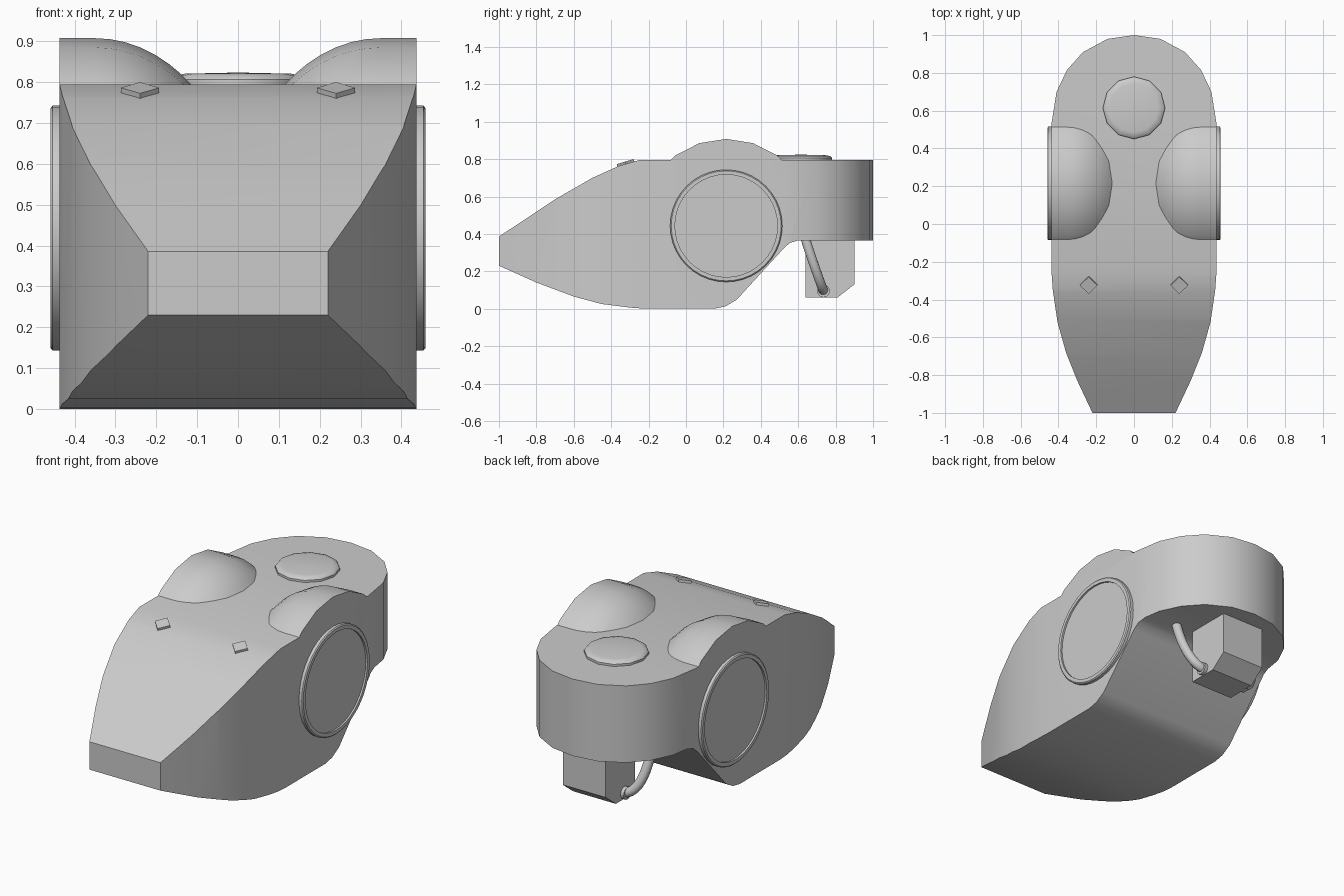
import bpy
import bmesh
import math
from mathutils import Matrix, Vector

cube = bpy.data.objects.get("Cube")
if cube:
    bpy.data.objects.remove(cube, do_unlink=True)

grey = bpy.data.materials.new("light grey")
grey.use_nodes = True
grey.diffuse_color = (0.6, 0.6, 0.6, 1)
grey.node_tree.nodes["Principled BSDF"].inputs["Base Color"].default_value = (0.6, 0.6, 0.6, 1)


def finish(name, bm, smooth=True, angle=32):
    bmesh.ops.recalc_face_normals(bm, faces=bm.faces)
    mesh = bpy.data.meshes.new(name)
    bm.to_mesh(mesh)
    bm.free()
    obj = bpy.data.objects.new(name, mesh)
    bpy.context.collection.objects.link(obj)
    mesh.materials.append(grey)
    if smooth:
        smooth_by_angle(obj, angle)
    return obj


def select(obj):
    bpy.ops.object.select_all(action='DESELECT')
    obj.select_set(True)
    bpy.context.view_layer.objects.active = obj


def smooth_by_angle(obj, angle):
    select(obj)
    bpy.ops.object.shade_smooth_by_angle(angle=math.radians(angle))


def prism(name, points, depth, smooth=False):
    """Extrude a closed outline of 3D points along the depth vector."""
    bm = bmesh.new()
    face = bm.faces.new([bm.verts.new(p) for p in points])
    new = bmesh.ops.extrude_face_region(bm, geom=[face])["geom"]
    bmesh.ops.translate(bm, vec=depth, verts=[v for v in new if isinstance(v, bmesh.types.BMVert)])
    return finish(name, bm, smooth)


def lathe(profile, axis, centre, steps):
    """Spin (radius, along) points around the X or Z axis through centre."""
    bm = bmesh.new()
    if axis == 'X':
        pts = [Vector((a, 0, r)) for r, a in profile]
        direction = (1, 0, 0)
    else:
        pts = [Vector((r, 0, a)) for r, a in profile]
        direction = (0, 0, 1)
    verts = [bm.verts.new(p) for p in pts]
    edges = [bm.edges.new(pair) for pair in zip(verts, verts[1:])]
    bmesh.ops.spin(bm, geom=verts + edges, cent=(0, 0, 0), axis=direction,
                   angle=math.tau, steps=steps)
    bmesh.ops.remove_doubles(bm, verts=bm.verts, dist=0.0005)
    bmesh.ops.translate(bm, vec=centre, verts=bm.verts)
    return bm


def mirror_x(bm, side):
    if side < 0:
        bmesh.ops.scale(bm, vec=(-1, 1, 1), verts=bm.verts)


# Body: side silhouette intersected with the plan outline
side_outline = [(-1.1, 0.275), (-1, 0.23), (-0.8, 0.14), (-0.6, 0.065), (-0.45, 0.025),
                (-0.28, 0.004), (-0.2, 0), (0.15, 0), (0.21, 0.012), (0.27, 0.047),
                (0.52, 0.32), (0.555, 0.352), (0.6, 0.365), (1.1, 0.365), (1.1, 0.795),
                (-0.25, 0.795), (-0.36, 0.763), (-0.5, 0.70), (-0.7, 0.585),
                (-0.9, 0.452), (-1.1, 0.32)]
half_plan = [(0.22, -1), (0.30, -0.83), (0.36, -0.68), (0.405, -0.52), (0.43, -0.35),
             (0.437, -0.25), (0.437, 0.53), (0.41, 0.7), (0.355, 0.815), (0.27, 0.91),
             (0.14, 0.98)]
plan = half_plan + [(0, 1)] + [(-x, y) for x, y in reversed(half_plan)]
body = prism("body", [(-0.6, y, z) for y, z in side_outline], (1.2, 0, 0))
cutter = prism("plan_cutter", [(x, y, -0.2) for x, y in plan], (0, 0, 1.4))
cutter.hide_render = True
trim = body.modifiers.new("plan_trim", 'BOOLEAN')
trim.operation = 'INTERSECT'
trim.solver = 'EXACT'
trim.object = cutter
select(body)
bpy.ops.object.modifier_apply(modifier=trim.name)
bpy.data.objects.remove(cutter, do_unlink=True)
smooth_by_angle(body, 32)

hub = Vector((0, 0.215, 0.443))
for side, label in ((1, "left"), (-1, "right")):
    # Bulging fender on the deck, kept only above the deck surface
    bulge = [(0.465 * math.cos(t), 0.35 - 0.36 * math.sin(t))
             for t in (math.radians(i * 6) for i in range(11))]
    bm = lathe([(0, 0.437), (0.465, 0.437)] + bulge, 'X', hub, 20)
    cut = bmesh.ops.bisect_plane(bm, geom=bm.verts[:] + bm.edges[:] + bm.faces[:],
                                 plane_co=(0, 0, 0.785), plane_no=(0, 0, 1), clear_inner=True)
    bmesh.ops.holes_fill(bm, edges=[e for e in cut["geom_cut"] if isinstance(e, bmesh.types.BMEdge)])
    mirror_x(bm, side)
    finish(label + "_fender", bm)

    # Round side plate with a raised rim
    rim = [(0, 0.42), (0.3, 0.42), (0.3, 0.454), (0.294, 0.459), (0.274, 0.459),
           (0.274, 0.449), (0, 0.449)]
    bm = lathe(rim, 'X', hub, 40)
    mirror_x(bm, side)
    finish(label + "_side_plate", bm)

    # Diamond stud lying on the front slope
    bm = bmesh.new()
    bmesh.ops.create_cone(bm, cap_ends=True, segments=4, radius1=0.047, radius2=0.047, depth=0.022)
    bmesh.ops.transform(bm, verts=bm.verts,
                        matrix=Matrix.Translation((side * 0.24, -0.322, 0.776))
                        @ Matrix.Rotation(math.radians(17), 4, 'X'))
    finish(label + "_stud", bm, False)

    # Bent hose from the box to the underside
    curve = bpy.data.curves.new(label + "_hose", 'CURVE')
    curve.dimensions = '3D'
    curve.bevel_depth = 0.026
    curve.bevel_resolution = 3
    curve.use_fill_caps = True
    spline = curve.splines.new('BEZIER')
    spline.bezier_points.add(1)
    spline.resolution_u = 14
    start, end = spline.bezier_points
    start.co, start.handle_left, start.handle_right = (
        (side * 0.12, 0.735, 0.095), (side * 0.05, 0.735, 0.095), (side * 0.22, 0.735, 0.095))
    end.co, end.handle_left, end.handle_right = (
        (side * 0.24, 0.635, 0.385), (side * 0.25, 0.68, 0.24), (side * 0.24, 0.62, 0.44))
    hose = bpy.data.objects.new(label + "_hose", curve)
    bpy.context.collection.objects.link(hose)
    curve.materials.append(grey)

    # Collar where the hose meets the box
    bm = bmesh.new()
    bmesh.ops.create_cone(bm, cap_ends=True, segments=16, radius1=0.034, radius2=0.034, depth=0.03)
    bmesh.ops.transform(bm, verts=bm.verts,
                        matrix=Matrix.Translation((side * 0.137, 0.735, 0.095))
                        @ Matrix.Rotation(math.radians(90), 4, 'Y'))
    finish(label + "_hose_collar", bm)

# Low round cap on the rear deck
cap = [(0, 0.78), (0.165, 0.78), (0.165, 0.807), (0.157, 0.816), (0.13, 0.821), (0, 0.824)]
finish("deck_cap", lathe(cap, 'Z', (0, 0.615, 0), 12), angle=40)

# Box hanging under the tail, with a chamfered rear lower edge
box = [(0.64, 0.06), (0.81, 0.06), (0.9, 0.13), (0.9, 0.38), (0.64, 0.38)]
prism("tail_box", [(-0.133, y, z) for y, z in box], (0.266, 0, 0))
